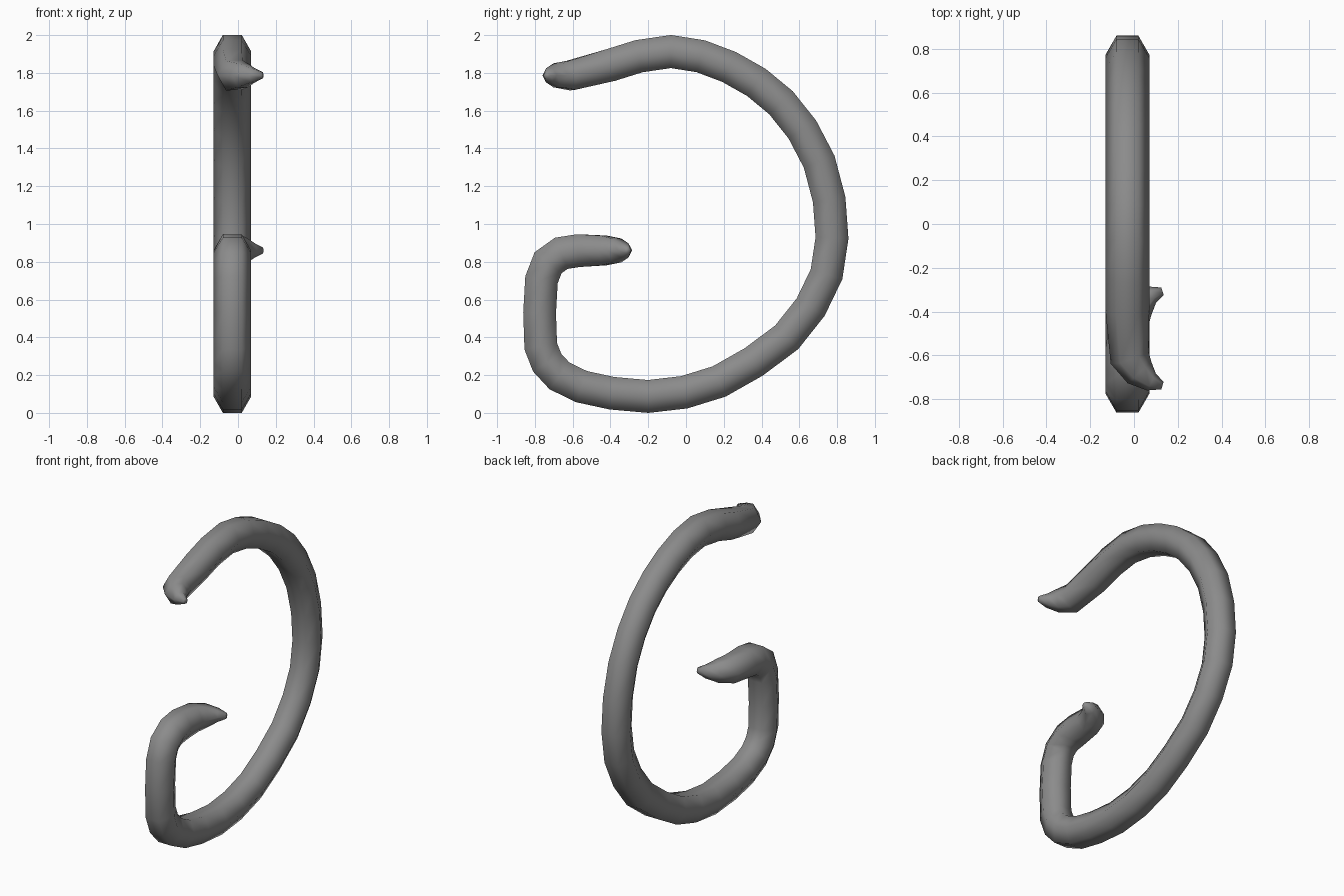
import bpy, bmesh, math
from mathutils import Vector

if "Cube" in bpy.data.objects:
    bpy.data.objects.remove(bpy.data.objects["Cube"])

X = -0.03      # plane of the loop
R = 0.1        # hexagon radius

# Centreline of the loop (y, z), from upper end round to the inner hook
loop = [(-.397, 1.842), (-.25, 1.888), (-.08, 1.913), (.078, 1.888), (.227, 1.832),
        (.372, 1.75), (.503, 1.642), (.616, 1.50), (.705, 1.33), (.758, 1.129),
        (.773, .926), (.744, .734), (.66, .56), (.533, .40), (.357, .269),
        (.175, .166), (-.01, .109), (-.20, .087), (-.392, .104), (-.553, .139),
        (-.67, .196), (-.735, .266), (-.769, .353), (-.775, .53), (-.765, .705),
        (-.73, .795), (-.66, .845), (-.57, .859)]

# Tapered tip bending sideways: x, distance back from the tip, radius
tip = [(.13, .022, .018), (.08, .038, .043), (.025, .082, .073), (-.02, .15, .091)]


def tip_rings(y_end, direction, z):
    return [(Vector((x, y_end - direction * d, z)), r) for x, d, r in tip]


rings = tip_rings(-.76, -1, 1.787)
rings += [(Vector((X, y, z)), R) for y, z in loop]
rings += tip_rings(-.285, 1, .86)[::-1]

# Sweep a hexagon through the rings
bm = bmesh.new()
sections = []
n = len(rings)
for i, (c, r) in enumerate(rings):
    a = (c - rings[max(i - 1, 0)][0]).normalized()
    b = (rings[min(i + 1, n - 1)][0] - c).normalized()
    t = (a + b).normalized()
    in_loop = 4 <= i < n - 4
    miter = 1 / t.dot(b) if in_loop else 1
    s = Vector((1, 0, 0))
    s = (s - t * s.dot(t)).normalized()
    up = t.cross(s) * miter
    angles = [k * math.pi / 3 for k in range(6)]
    sections.append([bm.verts.new(c + (s * math.cos(w) + up * math.sin(w)) * r) for w in angles])
for p, q in zip(sections, sections[1:]):
    for k in range(6):
        bm.faces.new((p[k], p[(k + 1) % 6], q[(k + 1) % 6], q[k]))
bm.faces.new(sections[0][::-1])
bm.faces.new(sections[-1])
bmesh.ops.recalc_face_normals(bm, faces=bm.faces)

mesh = bpy.data.meshes.new("curled_rod")
bm.to_mesh(mesh)
bm.free()
obj = bpy.data.objects.new("curled_rod", mesh)
bpy.context.collection.objects.link(obj)
bpy.context.view_layer.objects.active = obj
obj.select_set(True)
bpy.ops.object.shade_smooth_by_angle(angle=math.radians(85))

# Dark grey finish
mat = bpy.data.materials.new("dark_grey")
mat.diffuse_color = (0.26, 0.26, 0.26, 1)
mat.use_nodes = True
mat.node_tree.nodes["Principled BSDF"].inputs["Base Color"].default_value = mat.diffuse_color
mesh.materials.append(mat)
